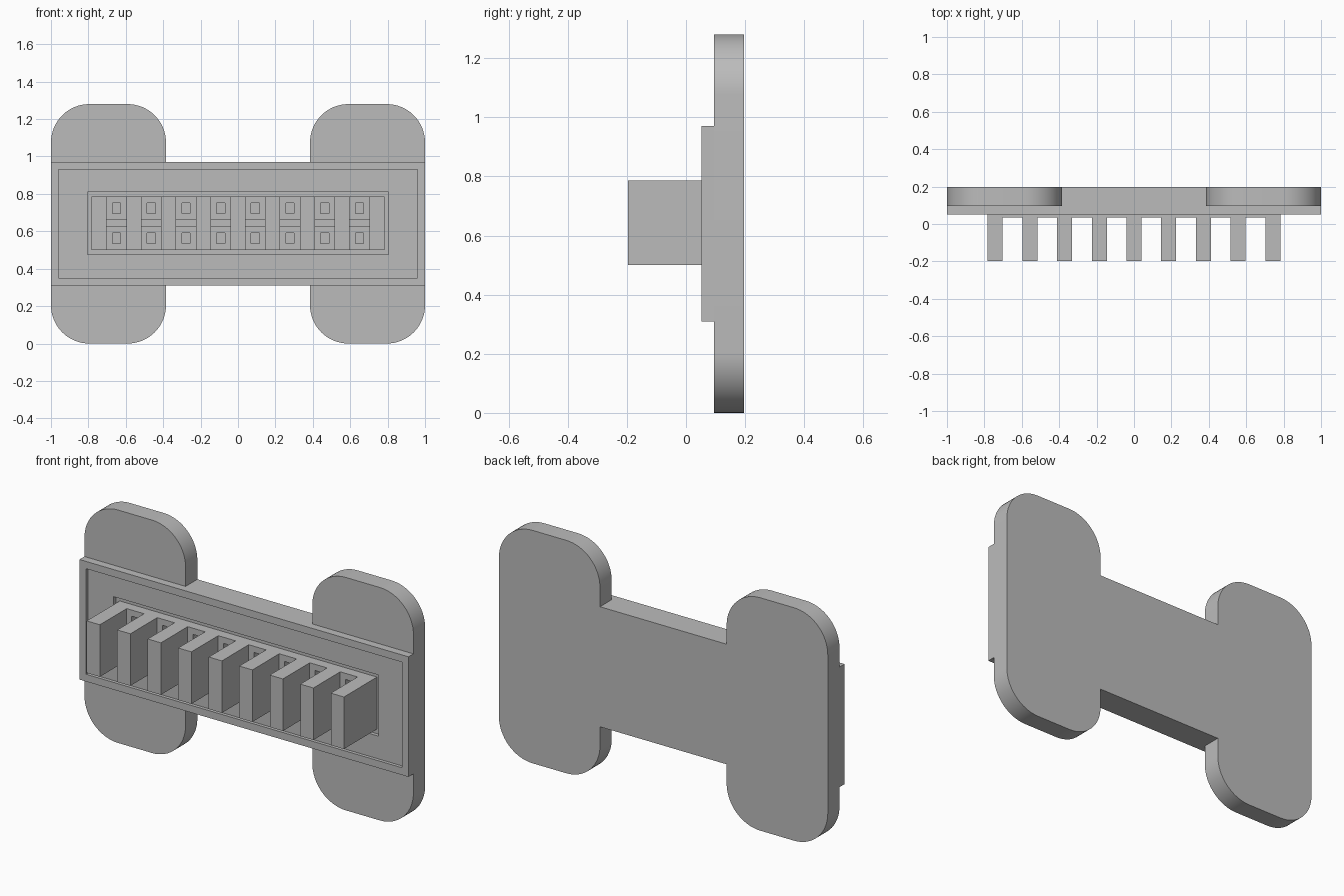
import bpy, bmesh, math
from mathutils import Vector

cube = bpy.data.objects.get("Cube")
if cube:
    bpy.data.objects.remove(cube, do_unlink=True)

MID = 0.64          # height of the horizontal centre line
BACK = 0.197
PLATE_FRONT = 0.095
SLOT_FLOOR = 0.09

grey = bpy.data.materials.new("plain grey")
grey.use_nodes = True
grey.diffuse_color = (0.5, 0.5, 0.5, 1)
grey.node_tree.nodes["Principled BSDF"].inputs["Base Color"].default_value = (0.5, 0.5, 0.5, 1)


def finish(bm, name):
    bmesh.ops.recalc_face_normals(bm, faces=bm.faces[:])
    mesh = bpy.data.meshes.new(name)
    bm.to_mesh(mesh)
    bm.free()
    mesh.materials.append(grey)
    obj = bpy.data.objects.new(name, mesh)
    bpy.context.collection.objects.link(obj)
    return obj


def extrude_outline(bm, points, front, back):
    """Extrude an x-z outline along y and return its front face."""
    face = bm.faces.new([bm.verts.new((x, front, z)) for x, z in points])
    copy = bmesh.ops.extrude_face_region(bm, geom=[face], use_keep_orig=True)
    moved = [v for v in copy["geom"] if isinstance(v, bmesh.types.BMVert)]
    bmesh.ops.translate(bm, verts=moved, vec=(0, back - front, 0))
    return face


def rectangle(cx, cz, hx, hz):
    return [(cx + sx * hx, cz + sz * hz) for sx, sz in ((-1, -1), (1, -1), (1, 1), (-1, 1))]


def sink(bm, face, cx, cz, hx, hz, depth):
    """Inset a front face to a given rectangle, then push it inwards."""
    bmesh.ops.inset_individual(bm, faces=[face], thickness=0.005)
    for v in face.verts:
        v.co.x = cx + math.copysign(hx, v.co.x - cx)
        v.co.z = cz + math.copysign(hz, v.co.z - cz)
    rim = face.verts[0].co.y
    bmesh.ops.inset_individual(bm, faces=[face], thickness=0)
    for v in face.verts:
        v.co.y = rim + depth
    return face


# Back plate: a bar joining two tall rounded wings, one mirrored outline
INNER, R, HALF_BAR, HALF_WING, STEPS = 0.385, 0.205, 0.33, 0.64, 16


def arc(cx, cz, start):
    return [(cx + R * math.cos(a), cz + R * math.sin(a))
            for a in (start - math.pi / 2 * i / STEPS for i in range(STEPS + 1))]


quarter = [(INNER, HALF_BAR)]
quarter += arc(INNER + R, HALF_WING - R, math.pi)
quarter += arc(1 - R, HALF_WING - R, math.pi / 2)
right = quarter + [(x, -z) for x, z in reversed(quarter)]
outline = right + [(-x, z) for x, z in reversed(right)]
bm = bmesh.new()
extrude_outline(bm, [(x, z + MID) for x, z in outline], PLATE_FRONT, BACK)
plate = finish(bm, "back_plate")
bpy.ops.object.select_all(action="DESELECT")
plate.select_set(True)
bpy.context.view_layer.objects.active = plate
bpy.ops.object.shade_smooth_by_angle(angle=math.radians(30))

# Housing: raised rim, shallow panel and a deeper slot
bm = bmesh.new()
face = extrude_outline(bm, rectangle(0, MID, 1, HALF_BAR), 0.052, PLATE_FRONT)
face = sink(bm, face, 0, MID, 0.96, 0.29, 0.018)
sink(bm, face, 0, 0.643, 0.805, 0.168, SLOT_FLOOR - 0.07)
finish(bm, "housing")

# Nine upright blades
PITCH = 0.1855
for i in range(9):
    bm = bmesh.new()
    extrude_outline(bm, rectangle((i - 4) * PITCH, 0.643, 0.04, 0.143), -BACK, SLOT_FLOOR)
    finish(bm, f"blade_{i + 1}")

# Pairs of socket blocks between the blades, each with a square hole
for i in range(8):
    x = (i - 3.5) * PITCH
    for label, z in (("lower", 0.563), ("upper", 0.724)):
        bm = bmesh.new()
        face = extrude_outline(bm, rectangle(x, z, PITCH / 2 - 0.04, 0.062), 0.036, SLOT_FLOOR)
        sink(bm, face, x, z, 0.022, 0.028, 0.05)
        finish(bm, f"{label}_socket_{i + 1}")
